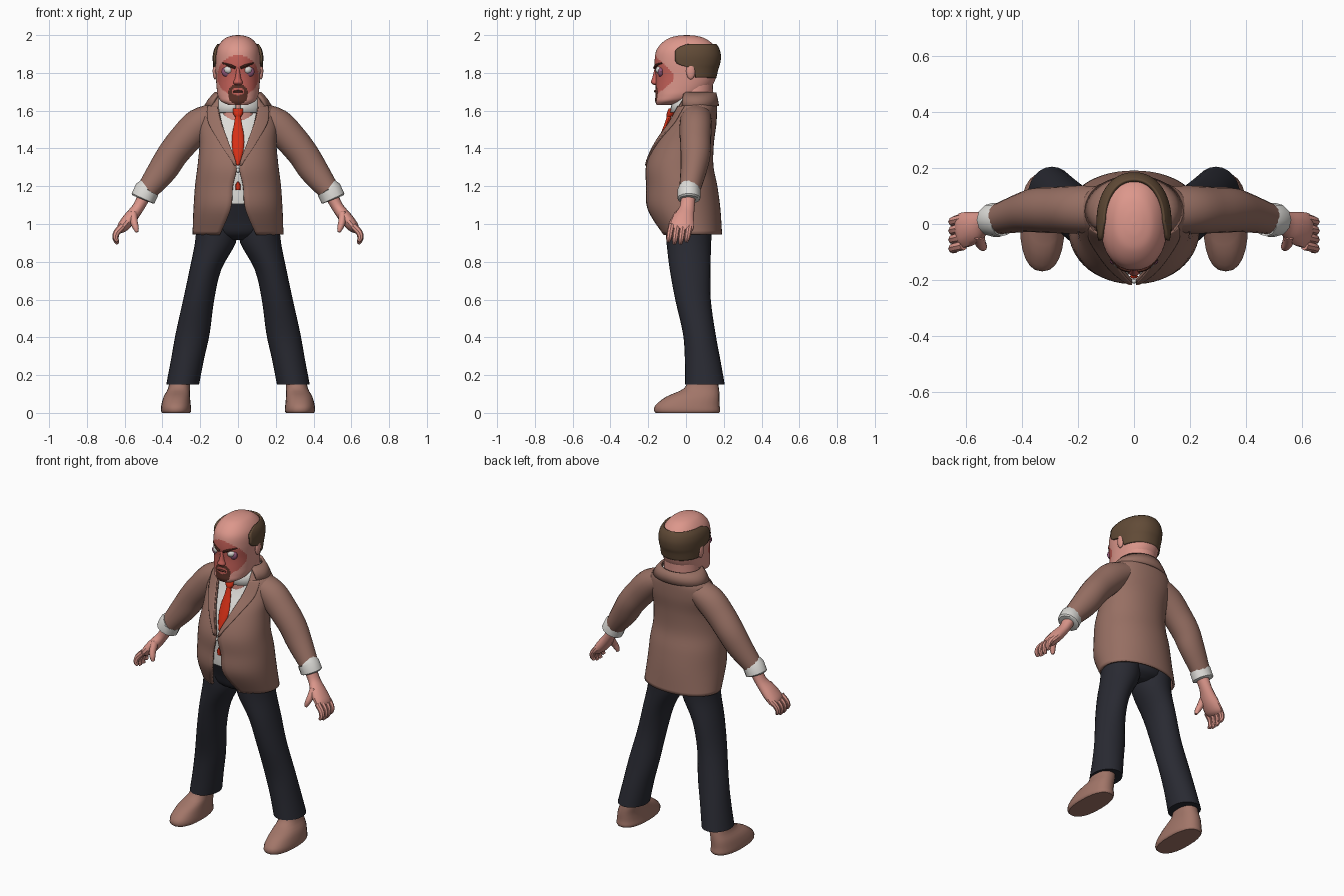
import bpy, bmesh, math
from mathutils import Vector

cube = bpy.data.objects.get("Cube")
if cube:
    bpy.data.objects.remove(cube, do_unlink=True)


def material(name, *rgb):
    m = bpy.data.materials.new(name)
    m.use_nodes = True
    m.diffuse_color = (*rgb, 1)
    m.node_tree.nodes["Principled BSDF"].inputs["Base Color"].default_value = (*rgb, 1)
    return m


SKIN = material("skin", .72, .31, .26)
FLUSH = material("flushed skin", .56, .12, .1)
JACKET = material("brown wool", .31, .16, .125)
TROUSERS = material("dark navy cloth", .022, .023, .032)
HAIR = material("brown hair", .12, .07, .038)
BEARD = material("dark brown beard", .1, .03, .02)
WHITE = material("white cotton", .72, .71, .68)
RED = material("red silk", .68, .03, .008)
SHOE = material("shoe leather", .36, .18, .14)
SHADE = material("eye shadow", .3, .1, .2)


def smooth(rows, steps):
    """Catmull-Rom interpolation of parameter rows."""
    out = []
    for i in range(len(rows) - 1):
        p0, p1 = rows[max(i - 1, 0)], rows[i]
        p2, p3 = rows[i + 1], rows[min(i + 2, len(rows) - 1)]
        for k in range(steps):
            t = k / steps
            out.append([b + t / 2 * (c - a + t * (2 * a - 5 * b + 4 * c - d + t * (3 * b - a - 3 * c + d)))
                        for a, b, c, d in zip(p0, p1, p2, p3)])
    return out + [list(rows[-1])]


def skin(name, rings, mat, closed=True, thick=0, angle=40):
    """Bridge rings of points into one surface."""
    bm = bmesh.new()
    loops = [[bm.verts.new(p) for p in r] for r in rings]
    n = len(loops[0])
    for a, b in zip(loops, loops[1:]):
        for i in range(n if closed else n - 1):
            j = (i + 1) % n
            bm.faces.new((a[i], a[j], b[j], b[i]))
    if closed:
        bm.faces.new(loops[0])
        bm.faces.new(loops[-1])
    bmesh.ops.recalc_face_normals(bm, faces=bm.faces)
    me = bpy.data.meshes.new(name)
    bm.to_mesh(me)
    bm.free()
    me.materials.append(mat)
    me.shade_smooth()
    me.set_sharp_from_angle(angle=math.radians(angle))
    ob = bpy.data.objects.new(name, me)
    bpy.context.collection.objects.link(ob)
    if thick:
        mod = ob.modifiers.new("thickness", "SOLIDIFY")
        mod.thickness, mod.offset = thick, 0
    return ob


def arc(x, y, z, rx, ry, a0=0, a1=math.tau, n=24, power=1):
    """Level elliptical arc; angle zero points to the front."""
    f = lambda v: math.copysign(abs(v) ** power, v)
    return [(x + rx * f(math.sin(a)), y - ry * f(math.cos(a)), z)
            for a in (a0 + (a1 - a0) * i / n for i in range(n + 1))]


def stack(name, rows, mat, steps=4, n=24, power=1, side=1):
    """Closed body from level rings given as (x, y, z, rx, ry)."""
    rings = [arc(side * r[0], *r[1:], n=n, power=power)[:-1] for r in smooth(rows, steps)]
    return skin(name, rings, mat)


def tube(name, rows, mat, steps=4, n=14, side=1):
    """Body along a path given as (x, y, z, radius across, radius in depth)."""
    rows = smooth(rows, steps)
    pts = [Vector((side * r[0], r[1], r[2])) for r in rows]
    rings = []
    for i, r in enumerate(rows):
        t = (pts[min(i + 1, len(pts) - 1)] - pts[max(i - 1, 0)]).normalized()
        u = t.cross(Vector((0, 1, 0))).normalized()
        v = u.cross(t)
        rings.append([pts[i] + u * r[3] * math.cos(a) + v * r[4] * math.sin(a)
                      for a in (math.tau * k / n for k in range(n))])
    return skin(name, rings, mat)


def ball(name, loc, size, mat):
    x, y, z = loc
    rows = [(x, y, z - size[2] * math.cos(a), size[0] * math.sin(a) + 1e-4, size[1] * math.sin(a) + 1e-4)
            for a in (math.pi * k / 10 for k in range(11))]
    return stack(name, rows, mat, steps=1, n=16)


# Head, with flushed face and goatee chosen by position
head_rows = [(0, -.12, 1.63, .05, .035), (0, -.075, 1.65, .09, .088), (0, -.04, 1.68, .107, .122),
             (0, -.015, 1.72, .113, .146), (0, 0, 1.78, .117, .16), (0, 0, 1.85, .12, .166),
             (0, .002, 1.91, .116, .162), (0, .004, 1.95, .1, .14), (0, .004, 1.982, .07, .098),
             (0, .004, 1.996, .035, .05), (0, .004, 2, .004, .006)]
head = stack("head", head_rows, SKIN, steps=7, n=96, power=.92)
head.data.materials.append(FLUSH)
head.data.materials.append(BEARD)
for p in head.data.polygons:
    x, y, z = p.center
    if y < -.05:
        if (x / .11) ** 2 + ((z - 1.785) / .108) ** 2 < 1:
            p.material_index = 1
        mouth = (x / .032) ** 2 + ((z - 1.702) / .02) ** 2 < 1
        if (x / .053) ** 2 + ((z - 1.687) / .055) ** 2 < 1 and y < -.09 and not mouth:
            p.material_index = 2
stack("neck", [(0, .04, 1.55, .11, .1), (0, .038, 1.66, .108, .102), (0, .045, 1.76, .1, .1)], SKIN)
tube("mouth", [(-.026, -.158, 1.7, .004, .006), (0, -.163, 1.703, .006, .007),
               (.026, -.158, 1.7, .004, .006)], BEARD)
stack("nose", [(0, -.155, 1.735, .015, .012), (0, -.164, 1.748, .025, .022),
               (0, -.158, 1.775, .015, .02), (0, -.15, 1.825, .01, .016)], FLUSH)

# Hair band around the bald crown
hair_rows = [(.147, 1.775, .117, 1.85), (.157, 1.82, .12, 1.75), (.167, 1.85, .123, 1.3),
             (.171, 1.89, .124, 1.24), (.163, 1.925, .116, 1.28), (.148, 1.95, .1, 1.6)]
skin("hair", [arc(0, .004, z, rx + .004, ry + .004, a, math.tau - a, 40, .92)
              for ry, z, rx, a in smooth(hair_rows, 4)], HAIR, closed=False, thick=.012)

# Jacket shell with open front: (y, z, rx, ry, half opening)
jacket_rows = [(.03, .945, .235, .155, .09), (-.012, 1.08, .23, .188, .035), (-.023, 1.2, .222, .183, .024),
               (-.033, 1.31, .208, .172, .006), (-.008, 1.43, .198, .15, .045), (.03, 1.53, .205, .125, .08),
               (.05, 1.605, .19, .108, .098), (.055, 1.645, .15, .1, .1), (.055, 1.68, .122, .095, .1)]
coat = [(y, z, rx, ry, math.asin(max(.003, g) / rx)) for y, z, rx, ry, g in smooth(jacket_rows, 5)]
skin("jacket", [arc(0, y, z, rx, ry, a, math.tau - a, 48, .95) for y, z, rx, ry, a in coat],
     JACKET, closed=False, thick=.012)
skin("jacket_collar", [arc(0, .05, z, rx, ry, .95, math.tau - .95, 30)
                       for z, rx, ry in ((1.625, .172, .118), (1.66, .15, .112), (1.695, .118, .103))],
     JACKET, closed=False, thick=.014)

# Shirt, collar, tie and button
stack("shirt", [(0, y + .004, z, rx - .02, ry - .022) for y, z, rx, ry, a in coat if z > 1.09], WHITE, steps=1)
skin("shirt_collar", [arc(0, y, z, rx, ry, .1, math.tau - .1, 32)
                      for y, z, rx, ry in ((.03, 1.59, .135, .113), (.034, 1.63, .121, .108),
                                           (.038, 1.67, .111, .104))], WHITE, closed=False, thick=.008)
stack("tie_knot", [(0, -.086, 1.568, .016, .016), (0, -.082, 1.585, .026, .02),
                   (0, -.074, 1.612, .03, .018)], RED, n=12)
stack("tie_blade", [(0, -.176, 1.31, .006, .012), (0, -.158, 1.38, .027, .012), (0, -.133, 1.45, .033, .012),
                    (0, -.102, 1.53, .021, .012), (0, -.088, 1.575, .014, .012)], RED, n=12)
stack("tie_tip", [(0, -.187, 1.18, .012, .008), (0, -.188, 1.205, .014, .008),
                  (0, -.188, 1.225, .003, .008)], RED, n=8)
ball("jacket_button", (0, -.205, 1.285), (.012, .008, .012), WHITE)

# Trouser hips
stack("hips", [(0, .015, .915, .06, .07), (0, .015, .95, .17, .12), (0, .005, 1.02, .2, .135),
               (0, -.012, 1.12, .195, .158)], TROUSERS)

for side, label in ((1, "left_"), (-1, "right_")):
    # Face details
    ball(label + "ear", (side * .121, .025, 1.81), (.013, .024, .045), SKIN)
    ball(label + "eye_bag", (side * .05, -.132, 1.806), (.037, .018, .03), SHADE)
    ball(label + "eye", (side * .048, -.135, 1.816), (.027, .026, .023), WHITE)
    tube(label + "eyebrow", [(.014, -.166, 1.826, .007, .008), (.045, -.155, 1.84, .008, .01),
                             (.082, -.124, 1.852, .004, .006)], BEARD, n=8, side=side)
    # Lapel lying on the jacket edge
    flap = []
    for y, z, rx, ry, a in coat:
        if 1.3 < z < 1.63:
            w = .04 + 1.5 * min(z - 1.3, .24)
            flap.append([(side * px, py, pz) for px, py, pz in
                         arc(0, y, z, rx + .009, ry + .009, a, a + w, 8, .95)])
    skin(label + "lapel", flap, JACKET, closed=False, thick=.008)
    # Arm, cuff and hand
    tube(label + "sleeve", [(.1, .055, 1.585, .06, .08), (.2, .052, 1.53, .086, .085),
                            (.28, .05, 1.45, .085, .083), (.345, .05, 1.37, .081, .08),
                            (.4, .04, 1.285, .077, .07), (.487, .017, 1.17, .056, .054)], JACKET, n=20, side=side)
    tube(label + "cuff", [(.477, .015, 1.185, .06, .057), (.481, .015, 1.182, .066, .061),
                          (.503, .015, 1.135, .066, .061), (.505, .015, 1.13, .058, .054)],
         WHITE, steps=1, n=12, side=side)
    tube(label + "palm", [(.495, .012, 1.15, .035, .04), (.53, .006, 1.085, .031, .04),
                          (.572, -.012, 1.03, .035, .058), (.61, -.022, .985, .03, .064),
                          (.628, -.027, .965, .018, .055)], SKIN, side=side)
    for k, finger in enumerate(("little", "ring", "middle", "index")):
        y = .02 - .032 * k
        reach = .012 if k in (1, 2) else 0
        tube(label + finger + "_finger",
             [(.61, y, .99, .019, .018), (.642, y - .008, .955, .018, .017),
              (.648, y - .014, .925 - reach / 2, .015, .015), (.636, y - .018, .908 - reach, .009, .01)],
             SKIN, steps=3, n=8, side=side)
    tube(label + "thumb", [(.555, -.035, 1.055, .022, .026), (.55, -.066, 1.01, .019, .021),
                           (.541, -.08, .98, .016, .017), (.534, -.084, .957, .008, .01)],
         SKIN, steps=3, n=10, side=side)
    # Leg and shoe
    stack(label + "trouser_leg", [(.293, .1, .15, .087, .105), (.268, .088, .28, .087, .094),
                                  (.24, .07, .42, .09, .086), (.208, .037, .6, .082, .094),
                                  (.172, .022, .76, .084, .108), (.12, .015, .9, .108, .118),
                                  (.112, .015, 1.0, .108, .125)], TROUSERS, side=side)
    stack(label + "shoe", [(.328, .007, 0, .074, .168), (.328, .006, .012, .08, .175),
                           (.328, .008, .04, .078, .17), (.324, .036, .085, .07, .142),
                           (.312, .082, .13, .058, .092), (.305, .088, .19, .055, .075)],
          SHOE, steps=3, power=.85, side=side)
